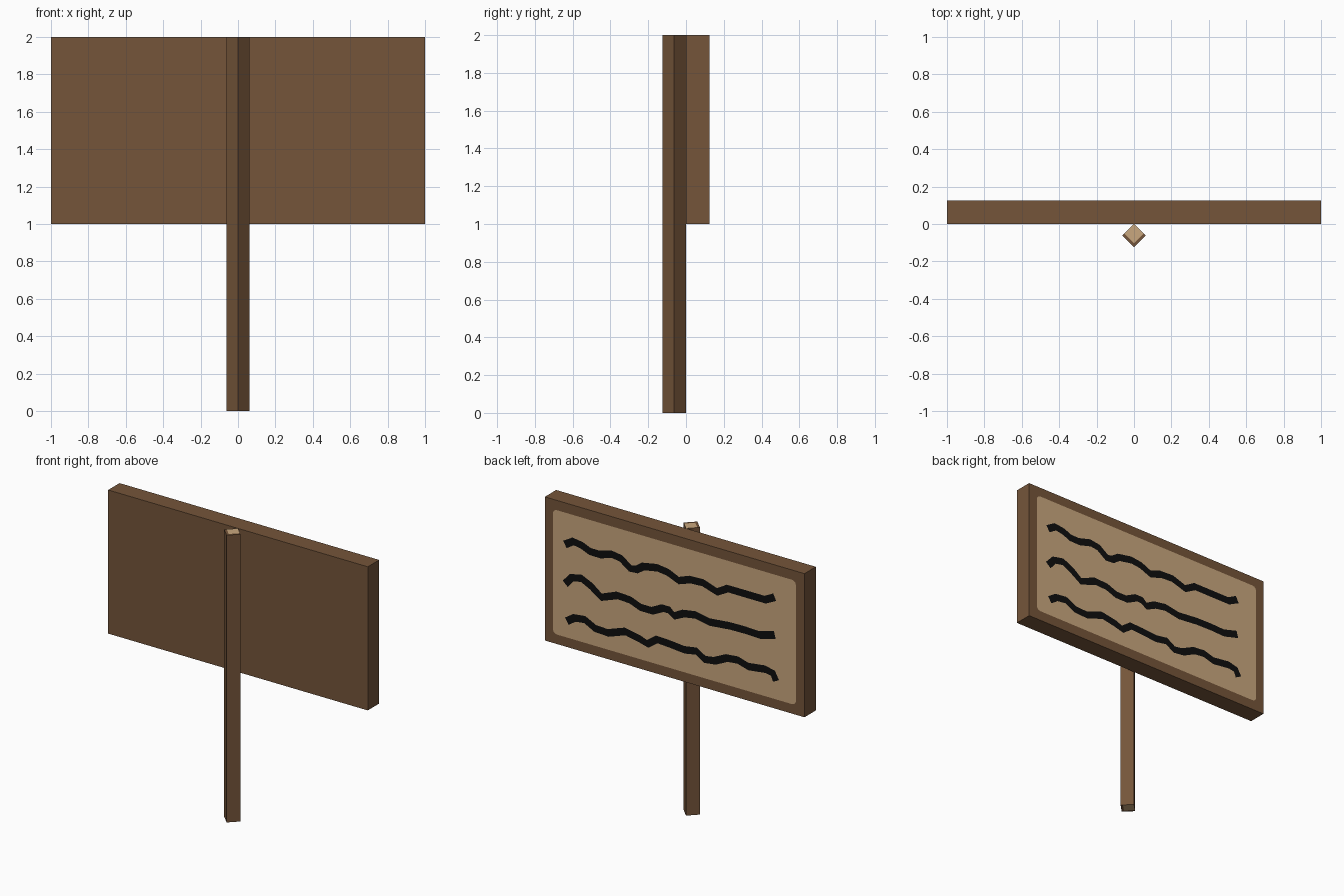
import bpy, bmesh, math
from mathutils import Vector

if "Cube" in bpy.data.objects:
    bpy.data.objects.remove(bpy.data.objects["Cube"])


def material(name, srgb):
    m = bpy.data.materials.new(name)
    lin = [((c / 255 + 0.055) / 1.055) ** 2.4 for c in srgb]
    m.diffuse_color = (*lin, 1)
    m.use_nodes = True
    m.node_tree.nodes["Principled BSDF"].inputs["Base Color"].default_value = m.diffuse_color
    return m


WOOD = material("brown wood", (117, 85, 58))
TAN = material("light tan wood", (201, 167, 126))
INK = material("black ink", (14, 14, 14))


def finish(name, bm, *mats):
    me = bpy.data.meshes.new(name)
    bm.to_mesh(me)
    bm.free()
    for m in mats:
        me.materials.append(m)
    ob = bpy.data.objects.new(name, me)
    bpy.context.collection.objects.link(ob)
    return ob


def box(size, centre, turn=0):
    bm = bmesh.new()
    bmesh.ops.create_cube(bm, size=1)
    bmesh.ops.scale(bm, vec=size, verts=bm.verts)
    if turn:
        for v in bm.verts:
            c, s = math.cos(turn), math.sin(turn)
            v.co = (c * v.co.x - s * v.co.y, s * v.co.x + c * v.co.y, v.co.z)
    bmesh.ops.translate(bm, vec=centre, verts=bm.verts)
    return bm


def back_faces(bm):
    # make every flat face look towards +y
    bm.normal_update()
    for f in bm.faces:
        if f.normal.y < 0:
            f.normal_flip()


# Board
BACK = 0.125
finish("board", box((2, BACK, 1), (0, BACK / 2, 1.5)), WOOD)

# Square post turned 45 degrees; its ends are tan with a brown rim on the front edges
side = 0.125 / math.sqrt(2)
post = box((side, side, 2), (0, -0.0625, 1), math.pi / 4)
for sx in (-1, 1):
    n = Vector((sx, -1, 0)).normalized()
    bmesh.ops.bisect_plane(post, geom=post.verts[:] + post.edges[:] + post.faces[:],
                           plane_co=Vector((0, -0.0625, 0)) + n * (side / 2 - 0.016),
                           plane_no=n)
post.normal_update()
for f in post.faces:
    c = f.calc_center_median() - Vector((0, -0.0625, 0))
    depth = (abs(c.x) - c.y) / math.sqrt(2)
    f.material_index = int(abs(f.normal.z) > 0.9 and depth < side / 2 - 0.016)
finish("post", post, WOOD, TAN)

# Tan panel with small rounded corners on the back of the board
bm = bmesh.new()
hx, hz, r = 0.936, 0.433, 0.03
ring = []
for k, (sx, sz) in enumerate(((1, 1), (-1, 1), (-1, -1), (1, -1))):
    for i in range(4):
        a = math.pi / 2 * (k + i / 3)
        ring.append(bm.verts.new((sx * (hx - r) + r * math.cos(a), BACK + 0.002,
                                  1.5 + sz * (hz - r) + r * math.sin(a))))
bm.faces.new(ring)
back_faces(bm)
finish("panel", bm, TAN)

# Wavy ink strokes, as (x, z) paths
STROKE_TOP = [(.83, 1.72), (.78, 1.75), (.71, 1.74), (.65, 1.715), (.575, 1.714),
              (.48, 1.74), (.41, 1.73), (.34, 1.68), (.29, 1.685), (.24, 1.72),
              (.13, 1.74), (.05, 1.73), (-.035, 1.695), (-.12, 1.725), (-.22, 1.73),
              (-.33, 1.695), (-.41, 1.74), (-.545, 1.74), (-.70, 1.74), (-.76, 1.77)]
STROKE_MIDDLE = [(.83, 1.45), (.79, 1.495), (.715, 1.51), (.64, 1.475), (.56, 1.42),
                 (.44, 1.465), (.34, 1.46), (.26, 1.43), (.17, 1.43), (.09, 1.47),
                 (.04, 1.47), (0, 1.44), (-.07, 1.475), (-.16, 1.49), (-.275, 1.47),
                 (-.43, 1.485), (-.545, 1.487), (-.66, 1.483), (-.76, 1.51)]
STROKE_LOW = [(.815, 1.19), (.77, 1.22), (.69, 1.23), (.61, 1.19), (.51, 1.185),
              (.38, 1.23), (.27, 1.21), (.205, 1.19), (.135, 1.24), (.035, 1.235),
              (-.08, 1.225), (-.17, 1.24), (-.235, 1.20), (-.31, 1.21), (-.405, 1.255),
              (-.49, 1.263), (-.57, 1.24), (-.70, 1.256), (-.76, 1.244), (-.777, 1.21)]


def stroke(name, path, half=0.026):
    pts = [Vector(p) for p in path]
    # lengthen both ends a little for the brush width
    pts[0] += (pts[0] - pts[1]).normalized() * 0.015
    pts[-1] += (pts[-1] - pts[-2]).normalized() * 0.015
    bm = bmesh.new()
    prev = None
    for i, p in enumerate(pts):
        d = (pts[min(i + 1, len(pts) - 1)] - pts[max(i - 1, 0)]).normalized()
        n = Vector((-d.y, d.x)) * half
        pair = [bm.verts.new((q.x, BACK + 0.004, q.y)) for q in (p + n, p - n)]
        if prev:
            bm.faces.new((prev[0], prev[1], pair[1], pair[0]))
        prev = pair
    back_faces(bm)
    finish(name, bm, INK)


stroke("top_ink_stroke", STROKE_TOP)
stroke("middle_ink_stroke", STROKE_MIDDLE)
stroke("low_ink_stroke", STROKE_LOW)
